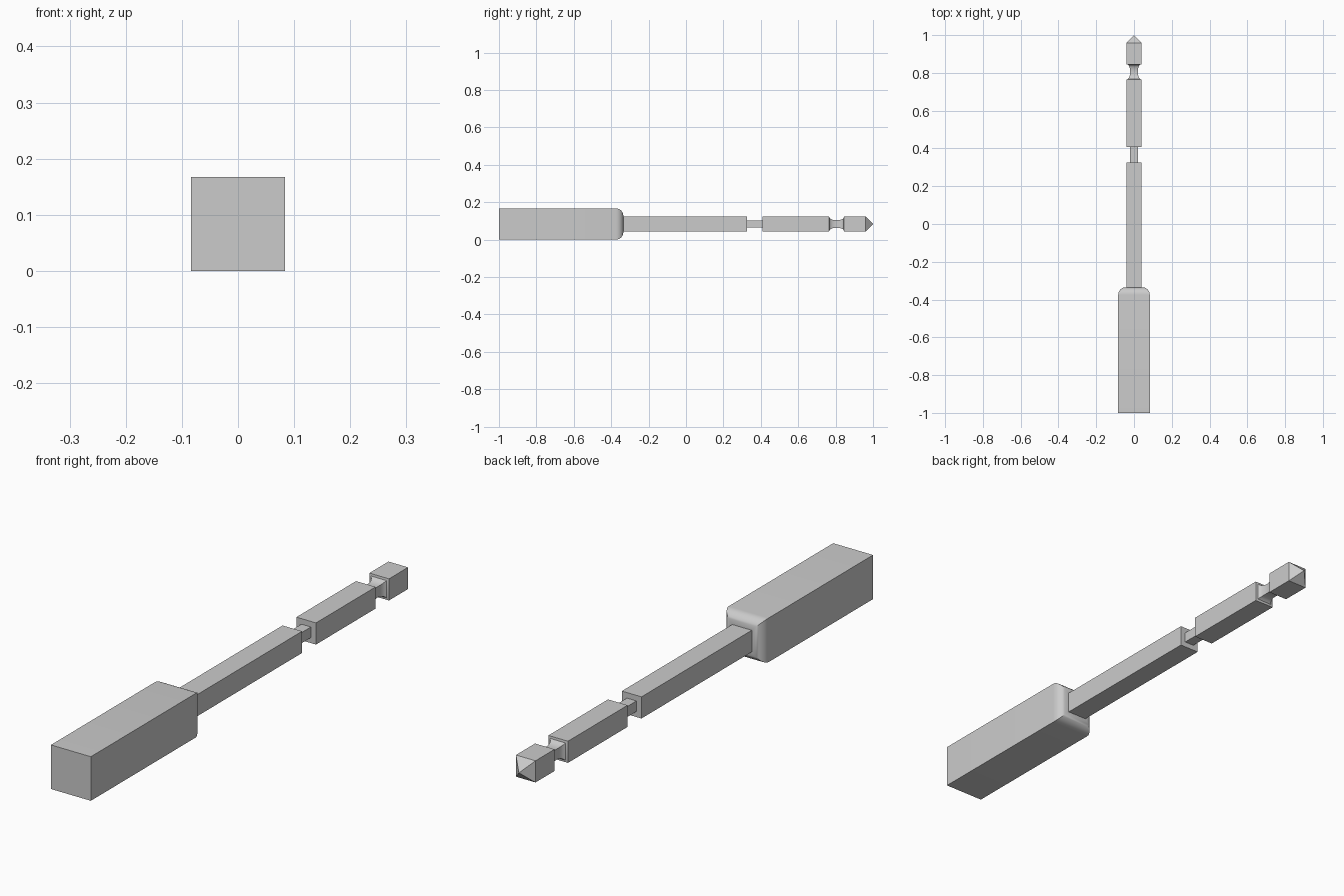
import bpy, bmesh, math

if "Cube" in bpy.data.objects:
    bpy.data.objects.remove(bpy.data.objects["Cube"])

ZC = 0.0835  # height of the long axis


def square_loft(name, profile):
    """Loft square sections along y; profile is (y, half width)."""
    bm = bmesh.new()
    rings = []
    for y, h in profile:
        if h == 0:
            rings.append([bm.verts.new((0, y, ZC))])
        else:
            rings.append([bm.verts.new((sx * h, y, ZC + sz * h))
                          for sx, sz in ((-1, -1), (1, -1), (1, 1), (-1, 1))])
    for a, b in zip(rings, rings[1:]):
        for i in range(4):
            j = (i + 1) % 4
            if len(b) == 1:
                bm.faces.new((a[i], a[j], b[0]))
            else:
                bm.faces.new((a[i], a[j], b[j], b[i]))
    for ring in (rings[0], rings[-1]):
        if len(ring) == 4:
            bm.faces.new(ring)
    bmesh.ops.recalc_face_normals(bm, faces=bm.faces)
    mesh = bpy.data.meshes.new(name)
    bm.to_mesh(mesh)
    bm.free()
    ob = bpy.data.objects.new(name, mesh)
    bpy.context.collection.objects.link(ob)
    bpy.ops.object.select_all(action='DESELECT')
    ob.select_set(True)
    bpy.context.view_layer.objects.active = ob
    bpy.ops.object.shade_smooth_by_angle(angle=math.radians(30))
    return ob


# Handle with a rounded shoulder
W, R, END = 0.0835, 0.04, -0.335
shoulder = [(END - R + R * math.sin(t), W - R + R * math.cos(t))
            for t in (math.pi / 2 * i / 8 for i in range(9))]
square_loft("handle", [(-1, W)] + shoulder)

# Shaft with a stepped groove, a waisted neck and a pointed tip
S, N = 0.041, 0.02
waist = [(0.805 + 0.04 * math.cos(t), S - (S - N) * math.sin(t) ** 0.8)
         for t in (math.pi * (1 - i / 10) for i in range(1, 10))]
square_loft("shaft", [(END - 0.001, S), (0.325, S), (0.325, N), (0.408, N),
                      (0.408, S), (0.765, S)] + waist +
            [(0.845, S), (0.959, S), (1.0, 0)])
